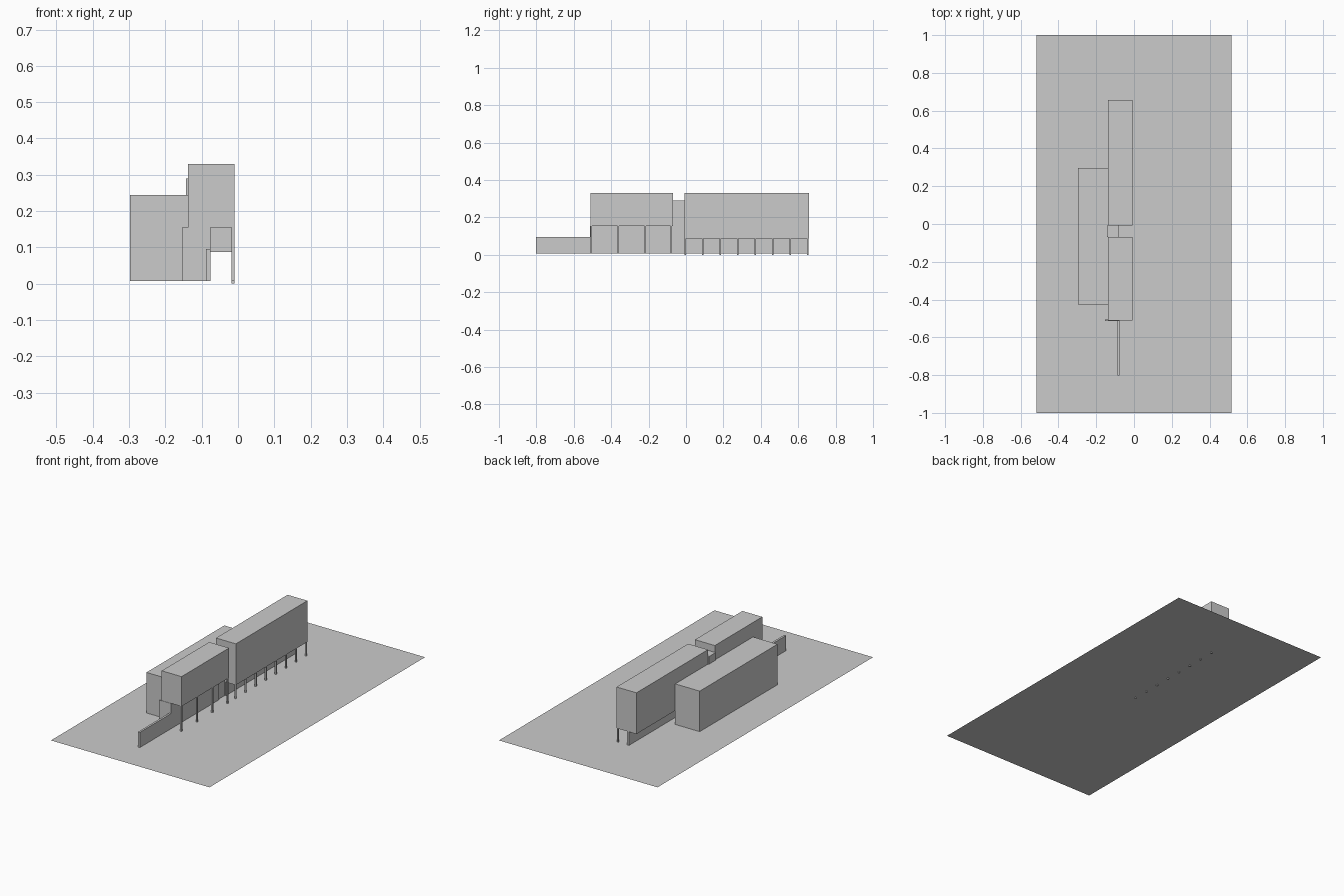
import bpy

if "Cube" in bpy.data.objects:
    bpy.data.objects.remove(bpy.data.objects["Cube"])

G = 0.007        # ground level; rear posts sink below it to z = 0


def box(name, x0, x1, y0, y1, z0, z1):
    bpy.ops.mesh.primitive_cube_add(size=1, location=((x0 + x1) / 2, (y0 + y1) / 2, (z0 + z1) / 2))
    ob = bpy.context.object
    ob.name = name
    ob.scale = (x1 - x0, y1 - y0, z1 - z0)
    bpy.ops.object.transform_apply(location=False, rotation=False, scale=True)
    return ob


# Site plane
bpy.ops.mesh.primitive_plane_add(size=1, location=(0, 0, G))
site = bpy.context.object
site.name = "site_plane"
site.scale = (1.03, 2, 1)
bpy.ops.object.transform_apply(location=False, rotation=False, scale=True)

# Main volumes
box("side_block", -0.297, -0.138, -0.425, 0.297, G, 0.245)
box("front_upper_block", -0.138, -0.009, -0.511, -0.07, 0.155, 0.33)
box("rear_upper_block", -0.138, -0.009, -0.007, 0.657, 0.088, 0.33)
box("link_block", -0.143, -0.082, -0.07, -0.007, G, 0.29)

# Long wall: low in the garden, taller under the front block, low under the rear block
WX = (-0.088, -0.076)
box("garden_wall", *WX, -0.803, -0.511, G, 0.096)
box("front_undercroft_wall", *WX, -0.511, -0.07, G, 0.155)
box("rear_undercroft_wall", *WX, -0.007, 0.655, G, 0.088)

# End panel closing the space below the front block
box("front_end_panel", -0.154, -0.076, -0.513, -0.506, G, 0.155)

# Slender posts along the open side
PX = (-0.0185, -0.0095)
for i, y in enumerate((-0.506, -0.361, -0.218, -0.078)):
    box(f"front_post_{i + 1}", *PX, y - 0.004, y + 0.004, G, 0.155)
for i in range(8):
    y = -0.003 + i * 0.0935
    box(f"rear_post_{i + 1}", *PX, y - 0.004, y + 0.004, 0, 0.088)
